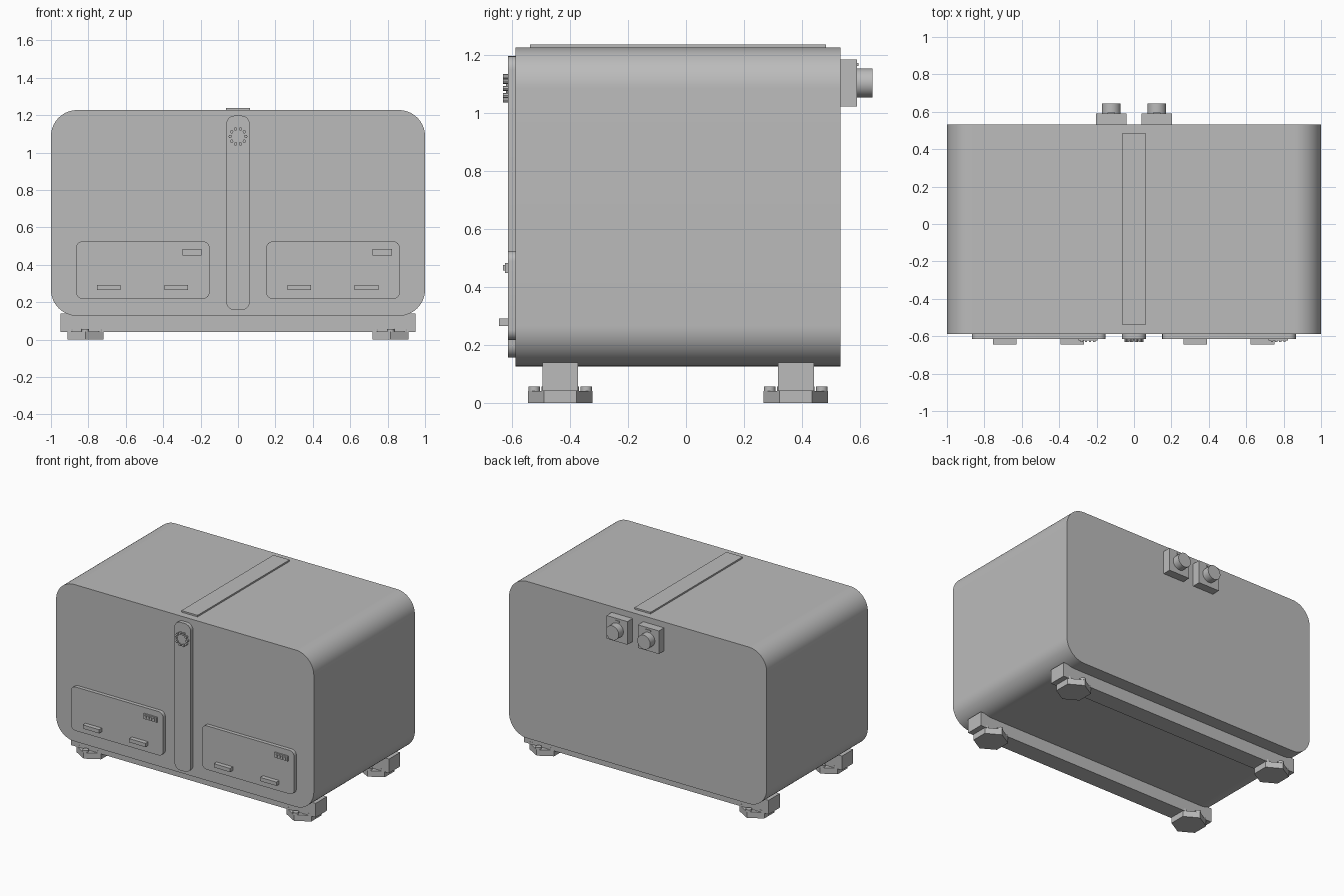
import bpy
import bmesh
from math import sin, cos, pi, radians
from mathutils import Matrix, Vector

cube = bpy.data.objects.get("Cube")
if cube:
    bpy.data.objects.remove(cube)

GREY = (0.5, 0.5, 0.5, 1)
mat = bpy.data.materials.new("plain grey")
mat.use_nodes = True
mat.diffuse_color = GREY
mat.node_tree.nodes["Principled BSDF"].inputs["Base Color"].default_value = GREY


def finish(name, bm, smooth=False):
    bmesh.ops.recalc_face_normals(bm, faces=bm.faces)
    mesh = bpy.data.meshes.new(name)
    bm.to_mesh(mesh)
    bm.free()
    mesh.materials.append(mat)
    obj = bpy.data.objects.new(name, mesh)
    bpy.context.collection.objects.link(obj)
    if smooth:
        bpy.ops.object.select_all(action="DESELECT")
        obj.select_set(True)
        bpy.context.view_layer.objects.active = obj
        bpy.ops.object.shade_smooth_by_angle(angle=radians(35))
    return obj


def box(name, x, y, z):
    """Box from (low, high) pairs on each axis."""
    bm = bmesh.new()
    lo, hi = Vector((x[0], y[0], z[0])), Vector((x[1], y[1], z[1]))
    size = hi - lo
    bmesh.ops.create_cube(bm, size=1, matrix=Matrix.Translation((lo + hi) / 2)
                          @ Matrix.Diagonal((*size, 1)))
    return finish(name, bm)


def rounded_slab(name, x, y, z, radius, steps=8):
    """Rounded rectangle in the front plane, extruded along y."""
    bm = bmesh.new()
    corners = [(x[1], z[1], -1, -1), (x[0], z[1], 1, -1),
               (x[0], z[0], 1, 1), (x[1], z[0], -1, 1)]
    verts = []
    for quarter, (cx, cz, sx, sz) in enumerate(corners):
        for i in range(steps + 1):
            a = (quarter + i / steps) * pi / 2
            verts.append(bm.verts.new((cx + sx * radius + radius * cos(a), y[0],
                                       cz + sz * radius + radius * sin(a))))
    face = bm.faces.new(verts)
    ext = bmesh.ops.extrude_face_region(bm, geom=[face])
    moved = [g for g in ext["geom"] if isinstance(g, bmesh.types.BMVert)]
    bmesh.ops.translate(bm, verts=moved, vec=(0, y[1] - y[0], 0))
    return finish(name, bm, True)


def prism(name, center, radius, depth, sides, along_y=False, smooth=False):
    bm = bmesh.new()
    turn = Matrix.Rotation(pi / 2, 4, "X" if along_y else "Z")
    spin = Matrix.Identity(4) if along_y else Matrix.Rotation(pi / 2, 4, "Z")
    bmesh.ops.create_cone(bm, cap_ends=True, segments=sides, radius1=radius,
                          radius2=radius, depth=depth,
                          matrix=Matrix.Translation(center) @ turn @ spin)
    return finish(name, bm, smooth)


FRONT, BACK, PANEL = -0.588, 0.533, -0.614

# Main housing and the strip along its top
rounded_slab("housing", (-1, 1), (FRONT, BACK), (0.127, 1.227), 0.14, 16)
box("top_strip", (-0.063, 0.063), (-0.538, 0.483), (1.22, 1.238))

# Central control strip with its toothed dial
rounded_slab("control_strip", (-0.063, 0.063), (PANEL, FRONT + 0.01), (0.158, 1.197), 0.045)
DIAL_Z = 1.086
prism("dial", (0, PANEL - 0.003, DIAL_Z), 0.038, 0.01, 32, True, True)
for i in range(10):
    a = i * pi / 5
    prism("dial_tooth", (0.042 * cos(a), PANEL - 0.006, DIAL_Z + 0.042 * sin(a)),
          0.009, 0.022, 8, True)

# Two front panels, each with two handles and a small ribbed plate
for side, left in (("right", -0.866), ("left", 0.151)):
    rounded_slab(side + "_panel", (left, left + 0.714), (PANEL, FRONT + 0.01),
                 (0.218, 0.525), 0.035)
    for offset in (0.113, 0.473):
        box(side + "_panel_handle", (left + offset, left + offset + 0.126),
            (-0.645, PANEL + 0.01), (0.266, 0.292))
    plate = left + 0.568
    box(side + "_panel_plate", (plate, plate + 0.104), (-0.624, PANEL + 0.01), (0.449, 0.484))
    for i in range(4):
        rib = plate + 0.013 + i * 0.022
        box(side + "_plate_rib", (rib, rib + 0.012), (-0.631, -0.62), (0.457, 0.476))

# Rear sockets with round connectors
for side, x in (("right", -0.122), ("left", 0.122)):
    box(side + "_socket", (x - 0.081, x + 0.081), (BACK - 0.01, 0.591), (1.024, 1.186))
    prism(side + "_connector", (x, 0.612, 1.105), 0.05, 0.062, 32, True, True)
    box(side + "_socket_mark", (x - 0.02, x + 0.02), (0.585, 0.595), (1.163, 1.173))

# Base rails with hexagonal feet and ring bolts
for end, y in (("front", -0.434), ("back", 0.379)):
    box(end + "_rail", (-0.95, 0.95), (y - 0.062, y + 0.062), (0.041, 0.14))
    for side, x in (("right", -0.816), ("left", 0.816)):
        foot = f"{end}_{side}_foot"
        prism(foot, (x, y, 0.021), 0.111, 0.042, 6)
        for i in range(6):
            a = pi / 6 + i * pi / 3
            prism(foot + "_bolt", (x + 0.09 * cos(a), y + 0.09 * sin(a), 0.049),
                  0.02, 0.016, 12, False, True)
